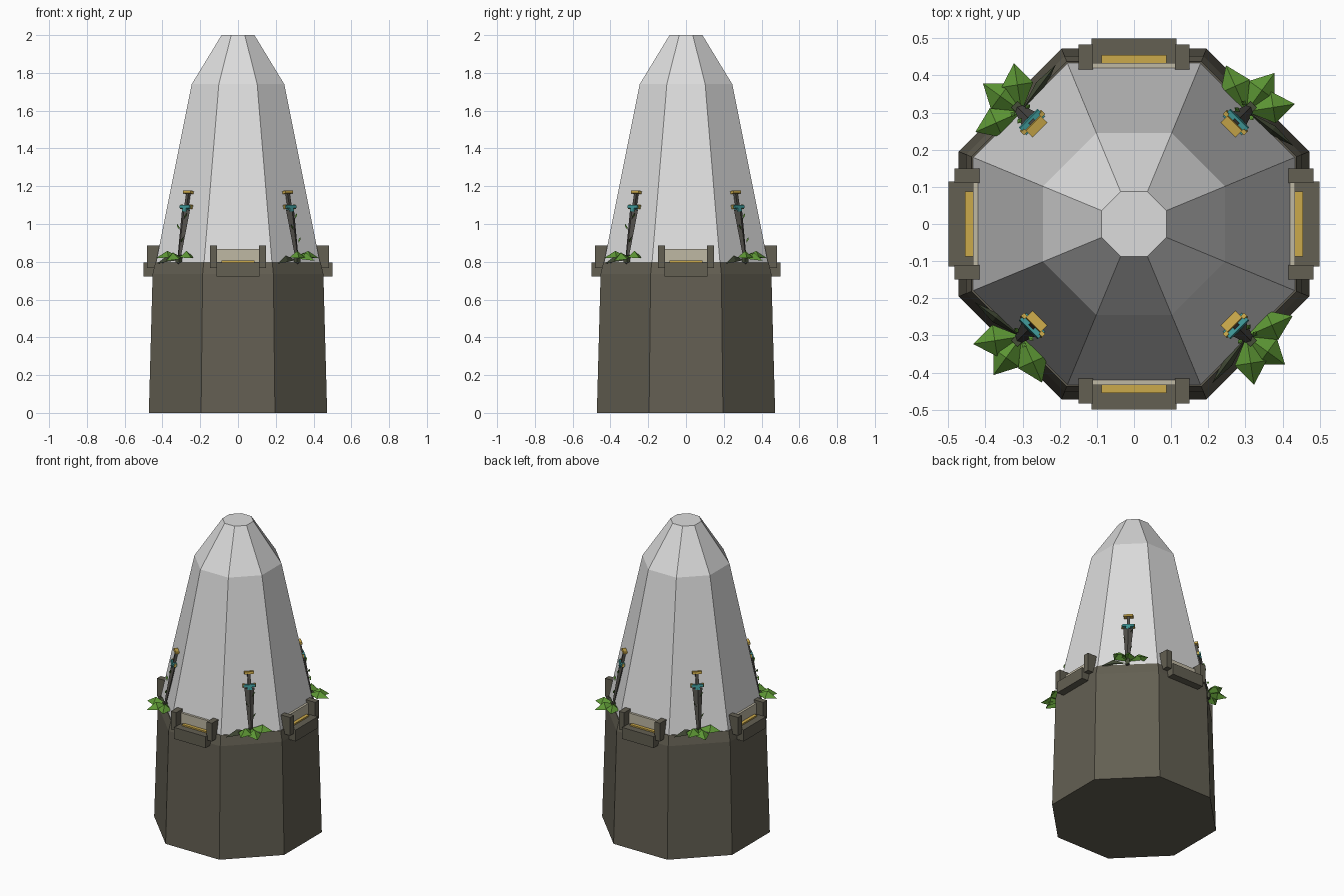
import bpy, bmesh, math
from mathutils import Matrix, Vector

cube = bpy.data.objects.get("Cube")
if cube:
    bpy.data.objects.remove(cube, do_unlink=True)


def material(name, r, g, b):
    m = bpy.data.materials.new(name)
    m.use_nodes = True
    m.diffuse_color = (r, g, b, 1)
    m.node_tree.nodes["Principled BSDF"].inputs["Base Color"].default_value = (r, g, b, 1)
    return m


STONE = material("brown stone", .125, .115, .085)
CRYSTAL = material("pale grey", .72, .72, .72)
CREAM = material("cream", .52, .48, .37)
GOLD = material("gold", .60, .40, .07)
STEEL = material("dark steel", .08, .075, .065)
TEAL = material("teal", .05, .32, .32)
LEAF = material("leaf green", .11, .31, .035)
STEM = material("dark stem", .06, .075, .04)


def finish(name, bm, mat):
    bmesh.ops.recalc_face_normals(bm, faces=bm.faces)
    me = bpy.data.meshes.new(name)
    bm.to_mesh(me)
    bm.free()
    me.materials.append(mat)
    ob = bpy.data.objects.new(name, me)
    bpy.context.collection.objects.link(ob)
    return ob


def octagon_solid(name, profile, mat):
    """Stack of octagons, each given as (distance to flat side, height)."""
    bm = bmesh.new()
    rings = []
    for apothem, z in profile:
        r = apothem / math.cos(math.pi / 8)
        angles = [math.pi / 8 + k * math.pi / 4 for k in range(8)]
        rings.append([bm.verts.new((r * math.cos(a), r * math.sin(a), z)) for a in angles])
    for low, high in zip(rings, rings[1:]):
        for k in range(8):
            n = (k + 1) % 8
            bm.faces.new((low[k], low[n], high[n], high[k]))
    bm.faces.new(rings[0])
    bm.faces.new(rings[-1])
    return finish(name, bm, mat)


def four_sides(name, mat, build, turn=0):
    """Build a part facing -y and repeat it on four sides."""
    bm = bmesh.new()
    build(bm)
    source = bm.verts[:] + bm.edges[:] + bm.faces[:]
    for k in range(1, 4):
        copy = bmesh.ops.duplicate(bm, geom=source)["geom"]
        verts = [v for v in copy if isinstance(v, bmesh.types.BMVert)]
        bmesh.ops.rotate(bm, verts=verts, matrix=Matrix.Rotation(k * math.pi / 2, 3, 'Z'))
    bmesh.ops.rotate(bm, verts=bm.verts, matrix=Matrix.Rotation(math.radians(turn), 3, 'Z'))
    return finish(name, bm, mat)


def box(bm, low, high, place=Matrix()):
    low, high = Vector(low), Vector(high)
    size = Matrix.Diagonal((high - low).to_4d())
    size[3][3] = 1
    bmesh.ops.create_cube(bm, size=1, matrix=place @ Matrix.Translation((low + high) / 2) @ size)


# Tower body and pointed top
octagon_solid("stone_base", [(.472, 0), (.452, .735), (.437, .80)], STONE)
octagon_solid("crystal_spire", [(.435, .79), (.245, 1.74), (.087, 2)], CRYSTAL)


# Balconies on the four main sides
def balcony(bm):
    box(bm, (-.115, -.50, .722), (.115, -.435, .797))
    for s in (-1, 1):
        x = s * .13
        box(bm, (x - .019, -.483, .768), (x + .019, -.415, .887))


four_sides("balcony_stone", STONE, balcony)
four_sides("balcony_panel", CREAM, lambda bm: box(bm, (-.111, -.434, .79), (.111, -.418, .868)))
four_sides("balcony_gold_strip", GOLD, lambda bm: box(bm, (-.088, -.455, .79), (.088, -.434, .806)))

# Swords leaning on the four corner faces
LEAN = Matrix.Translation((0, -.445, .80)) @ Matrix.Rotation(-.2, 4, 'X')
CORNER = 45


def blade(bm):
    shape = LEAN @ Matrix.Translation((0, 0, .135)) @ Matrix.Diagonal((1, .5, 1, 1))
    bmesh.ops.create_cone(bm, segments=4, radius1=.010, radius2=.030, depth=.29,
                          cap_ends=True, matrix=shape)
    box(bm, (-.009, -.008, .28), (.009, .008, .37), LEAN)


def guard(bm):
    box(bm, (-.036, -.015, .287), (.036, .015, .303), LEAN)
    box(bm, (-.014, -.014, .27), (.014, .014, .287), LEAN)


def pommel(bm):
    box(bm, (-.028, -.014, .368), (.028, .014, .382), LEAN)
    for s in (-1, 1):
        box(bm, (s * .034 - .006, -.006, .285), (s * .034 + .006, .006, .307), LEAN)


four_sides("sword_blade", STEEL, blade, CORNER)
four_sides("sword_guard", TEAL, guard, CORNER)
four_sides("sword_pommel", GOLD, pommel, CORNER)


# Plants at the sword tips
def leaf(bm, root, tip, width, rise):
    root, tip = Vector(root), Vector(tip)
    side = (tip - root).cross(Vector((0, 0, 1))).normalized() * width
    middle = root.lerp(tip, .55)
    ridge = bm.verts.new(middle + Vector((0, 0, rise)))
    rim = [bm.verts.new(p) for p in (root, middle + side, tip, middle - side)]
    for k in range(4):
        bm.faces.new((rim[k], rim[(k + 1) % 4], ridge))


def leaves(bm):
    root = (0, -.428, .825)
    for x, y, z in ((.127, -.477, .82), (.02, -.555, .805), (-.078, -.535, .82)):
        leaf(bm, root, (x, y, z), .043, .035)
    # Small leaflets climbing the blade
    for s, z in ((1, .10), (-1, .17), (1, .23)):
        leaf(bm, LEAN @ Vector((s * .012, -.016, z)),
             LEAN @ Vector((s * .03, -.02, z + .03)), .007, .004)


def stem(bm):
    leaf(bm, (0, -.43, .81), (-.155, -.452, .79), .014, .035)
    box(bm, (-.012, -.455, .795), (.012, -.42, .835))


four_sides("corner_leaves", LEAF, leaves, CORNER)
four_sides("corner_stems", STEM, stem, CORNER)
